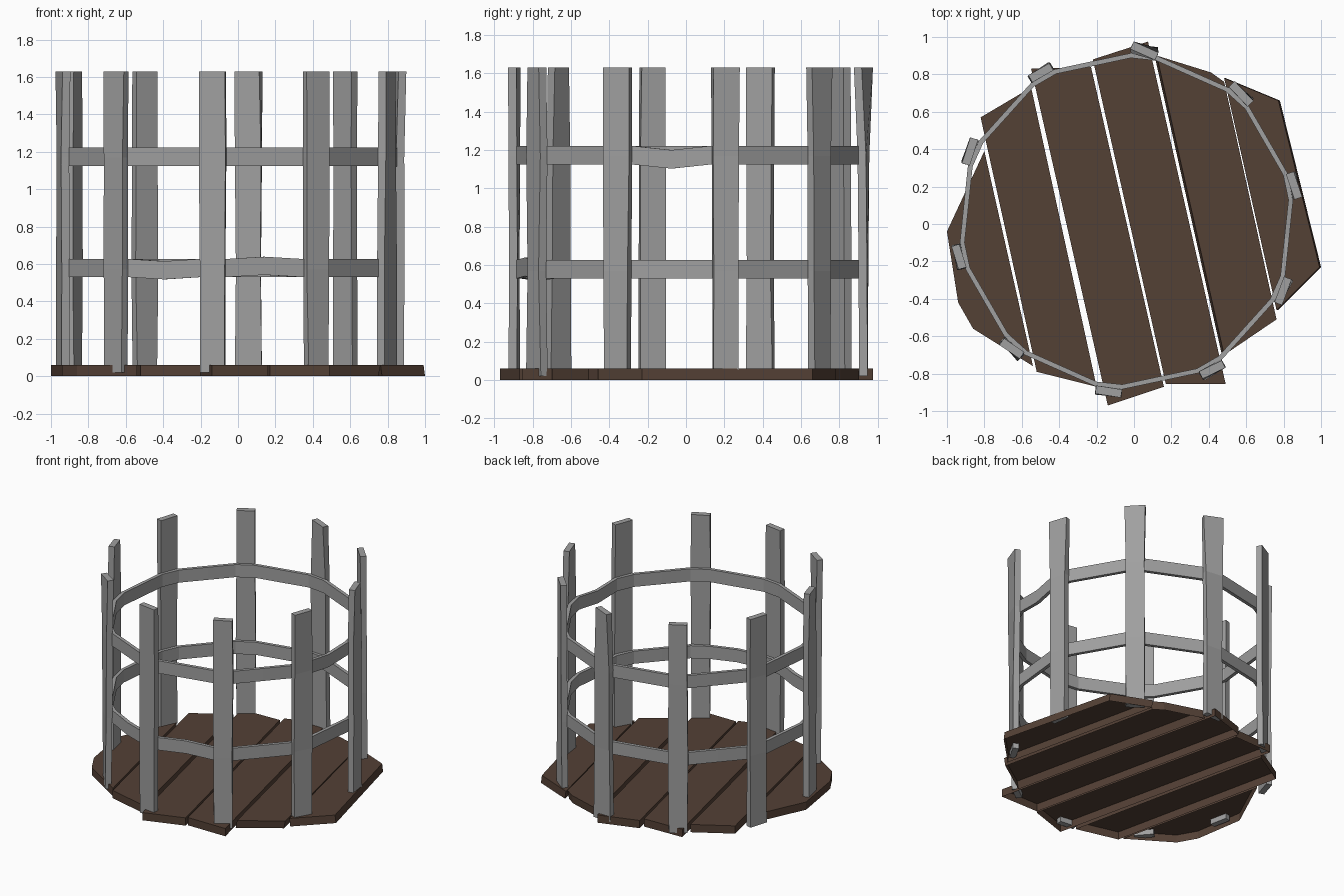
import bpy, bmesh, math, random

if "Cube" in bpy.data.objects:
    bpy.data.objects.remove(bpy.data.objects["Cube"])

random.seed(4)


def material(name, rgb):
    m = bpy.data.materials.new(name)
    m.diffuse_color = (*rgb, 1)
    m.use_nodes = True
    m.node_tree.nodes["Principled BSDF"].inputs["Base Color"].default_value = m.diffuse_color
    return m


wood = material("dark brown wood", (0.088, 0.052, 0.036))
metal = material("grey metal", (0.35, 0.35, 0.35))


def add_object(name, bm, mat):
    bmesh.ops.recalc_face_normals(bm, faces=bm.faces)
    me = bpy.data.meshes.new(name)
    bm.to_mesh(me)
    bm.free()
    me.materials.append(mat)
    ob = bpy.data.objects.new(name, me)
    bpy.context.collection.objects.link(ob)
    return ob


def loft(bm, sections, closed=False):
    """Bridge a list of vertex loops with quads."""
    loops = [[bm.verts.new(p) for p in s] for s in sections]
    count = len(loops) if closed else len(loops) - 1
    for i in range(count):
        a, b = loops[i], loops[(i + 1) % len(loops)]
        for j in range(len(a)):
            k = (j + 1) % len(a)
            bm.faces.new((a[j], a[k], b[k], b[j]))
    return loops


# floor planks: outline plus sideways shift of the top face; undersides are open
PLANKS = [
    ([(-1, -.04), (-.94, -.42), (-.86, -.56), (-.54, -.76), (-.80, .39)], 0),
    ([(-.82, .57), (-.52, -.79), (-.20, -.87), (-.55, .73)], 0),
    ([(-.55, .83), (-.14, -.97), (.16, -.87), (-.23, .84)], 0),
    ([(-.22, .88), (.17, -.855), (.49, -.855), (.075, .975)], 0),
    ([(.11, .90), (.47, -.70), (.75, -.51), (.47, .76), (.40, .81)], .012),
    ([(.49, .78), (.77, -.46), (1, -.23), (.78, .66)], -.008),
]
for n, (outline, shift) in enumerate(PLANKS):
    bm = bmesh.new()
    loops = loft(bm, [[(x, y, 0) for x, y in outline],
                      [(x + shift, y, .06) for x, y in outline]])
    top = bm.faces.new(loops[1])
    ob = add_object(f"floor_plank_{n + 1}", bm, wood)
    # open shells: make sure the top faces up
    me = ob.data
    if me.polygons[-1].normal.z < 0:
        me.flip_normals()

# upright slats: ten around a slightly offset centre, each a little twisted
CX, CY = -.04, .015
START = 12
for i in range(10):
    a = math.radians(START + 36 * i)
    cx, cy = CX + .916 * math.cos(a), CY + .916 * math.sin(a)
    sections = []
    for z, amount in ((.02, 8), (.57, 5), (1.17, 3), (1.63, 8)):
        twist = random.uniform(-amount, amount)
        if i == 2 and z > 1.5:
            twist = -18          # the back slat's twisted tip
        w = .07 + random.uniform(-.006, .004)
        t = a + math.radians(twist)
        sections.append([(cx + r * math.cos(t) - s * math.sin(t),
                          cy + r * math.sin(t) + s * math.cos(t), z)
                         for r, s in ((-.022, -w), (.022, -w), (.022, w), (-.022, w))])
    bm = bmesh.new()
    loops = loft(bm, sections)
    bm.faces.new(loops[0])
    bm.faces.new(loops[-1])
    add_object(f"upright_slat_{i + 1}", bm, metal)

# hoops inside the slats: straight between slats, with a few dented spans
DENTS = {"lower_hoop": {6: -.012, 7: .012}, "upper_hoop": {9: -.022}}
for name, z0 in (("lower_hoop", .53), ("upper_hoop", 1.125)):
    sections = []
    for i in range(10):
        pair = [math.radians(START + 36 * i + d) for d in (-4.5, 4.5, 31.5)]
        p, q, nxt = [(CX + .886 * math.cos(t), CY + .886 * math.sin(t), t) for t in pair]
        mid = ((q[0] + nxt[0]) / 2, (q[1] + nxt[1]) / 2, (q[2] + nxt[2]) / 2)
        for (x, y, t), dz in ((p, 0), (q, 0), (mid, DENTS[name].get(i, 0))):
            sections.append([(x + r * math.cos(t), y + r * math.sin(t), z0 + dz + h)
                             for r, h in ((-.013, 0), (.013, 0), (.013, .097), (-.013, .097))])
    bm = bmesh.new()
    loft(bm, sections, closed=True)
    add_object(name, bm, metal)
